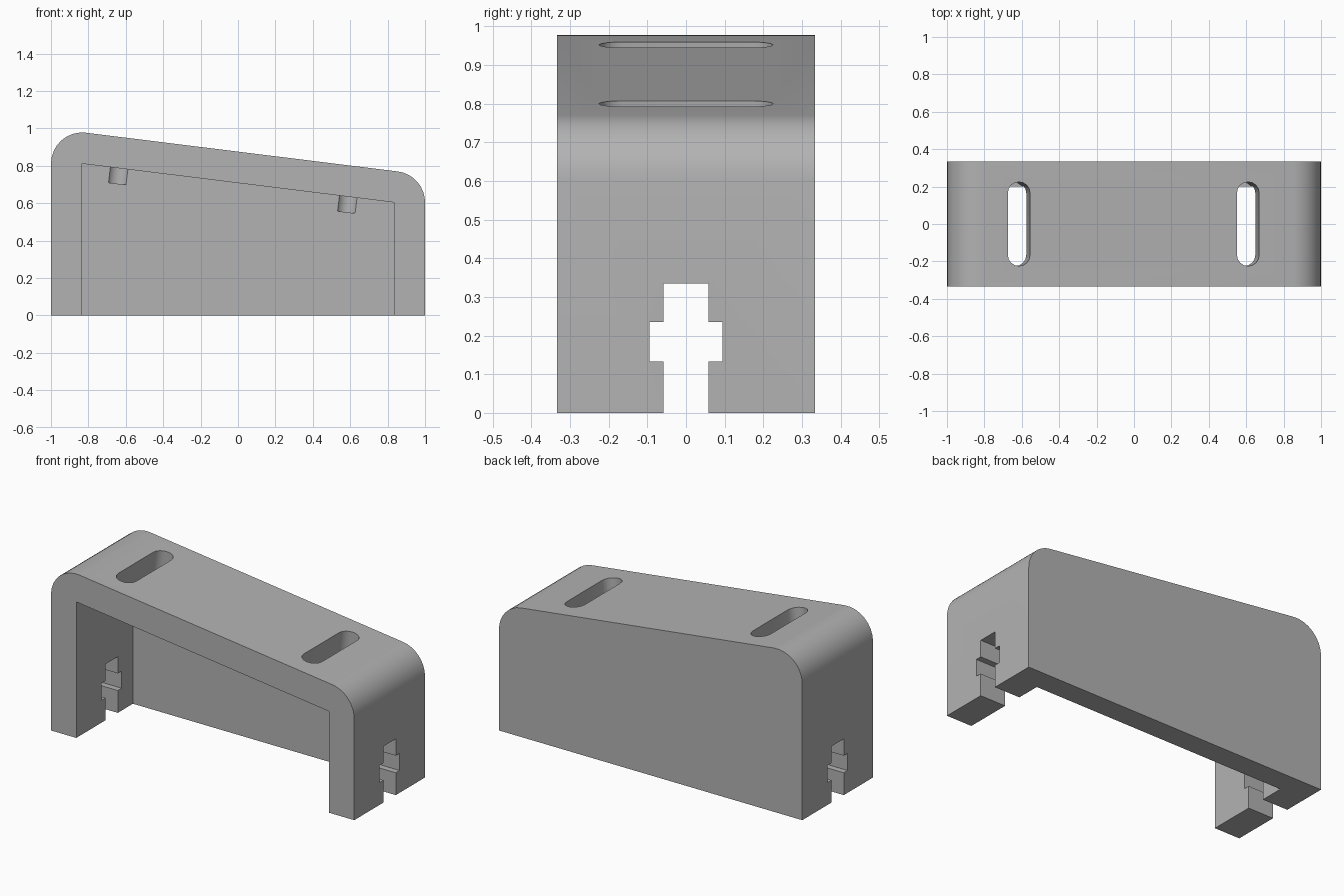
import bpy, bmesh, math
from mathutils import Matrix, Vector

cube = bpy.data.objects.get("Cube")
if cube:
    bpy.data.objects.remove(cube, do_unlink=True)

HALF, DEPTH, WALL, BACK = 1.0, 1 / 3, 1 / 6, 0.133
Z_HIGH, Z_LOW = 0.811, 0.604          # underside of the sloping top at each leg
X_IN = HALF - WALL
SLOPE = math.atan2(Z_HIGH - Z_LOW, 2 * X_IN)

grey = bpy.data.materials.new("plain grey")
grey.use_nodes = True
colour = (0.45, 0.45, 0.45, 1)
grey.diffuse_color = colour
grey.node_tree.nodes["Principled BSDF"].inputs["Base Color"].default_value = colour


def prism(name, points, offset, matrix=Matrix()):
    """Extrude a closed outline of 3D points along offset."""
    bm = bmesh.new()
    face = bm.faces.new([bm.verts.new(p) for p in points])
    top = bmesh.ops.extrude_face_region(bm, geom=[face])["geom"]
    bmesh.ops.translate(bm, vec=Vector(offset),
                        verts=[g for g in top if isinstance(g, bmesh.types.BMVert)])
    bm.transform(matrix)
    bmesh.ops.recalc_face_normals(bm, faces=bm.faces)
    mesh = bpy.data.meshes.new(name)
    bm.to_mesh(mesh)
    bm.free()
    obj = bpy.data.objects.new(name, mesh)
    bpy.context.collection.objects.link(obj)
    mesh.materials.append(grey)
    return obj


def arc(cx, cy, radius, start, end, steps=8):
    angles = [start + (end - start) * i / steps for i in range(steps + 1)]
    return [(cx + radius * math.cos(a), cy + radius * math.sin(a)) for a in angles]


# Housing: sloping block with rounded upper corners
tilt = math.pi / 2 - SLOPE
outline = ([(-HALF, 0)] + arc(-X_IN, Z_HIGH, WALL, math.pi, tilt)
           + arc(X_IN, Z_LOW, WALL, tilt, 0) + [(HALF, 0)])
housing = prism("bracket_housing", [(x, -DEPTH, z) for x, z in outline], (0, 2 * DEPTH, 0))

# Cavity, open at the front and below
inner = [(-X_IN, -0.2), (-X_IN, Z_HIGH), (X_IN, Z_LOW), (X_IN, -0.2)]
cutters = [prism("cavity_cutter", [(x, -DEPTH - 0.2, z) for x, z in inner],
                 (0, 2 * DEPTH + 0.2 - BACK, 0))]

# Stepped keyway through both legs
NARROW, WIDE = 0.058, 0.094
half = [(NARROW, -0.1), (NARROW, 0.133), (WIDE, 0.133), (WIDE, 0.235),
        (NARROW, 0.235), (NARROW, 0.335)]
key = half + [(-y, z) for y, z in reversed(half)]
cutters.append(prism("keyway_cutter", [(-1.2, y, z) for y, z in key], (2.4, 0, 0)))

# Rounded screw slots, square to the sloping top
R, REACH = 0.06, 0.165
stadium = arc(0, REACH, R, 0, math.pi) + arc(0, -REACH, R, math.pi, 2 * math.pi)
for side, x in (("right", -0.615), ("left", 0.61)):
    z = (Z_HIGH + Z_LOW) / 2 + WALL / math.cos(SLOPE) - x * math.tan(SLOPE)
    place = Matrix.Translation((x, 0, z)) @ Matrix.Rotation(SLOPE, 4, "Y")
    cutters.append(prism(side + "_slot_cutter", [(u, v, -0.25) for u, v in stadium],
                         (0, 0, 0.35), place))

# Cut the openings, then bake the result
for cutter in cutters:
    mod = housing.modifiers.new(cutter.name, "BOOLEAN")
    mod.operation, mod.solver, mod.object = "DIFFERENCE", "EXACT", cutter
    cutter.hide_render = True
bpy.context.view_layer.objects.active = housing
for mod in list(housing.modifiers):
    bpy.ops.object.modifier_apply(modifier=mod.name)
for cutter in cutters:
    bpy.data.objects.remove(cutter, do_unlink=True)

bpy.ops.object.select_all(action="DESELECT")
housing.select_set(True)
bpy.ops.object.shade_smooth_by_angle(angle=math.radians(30))
